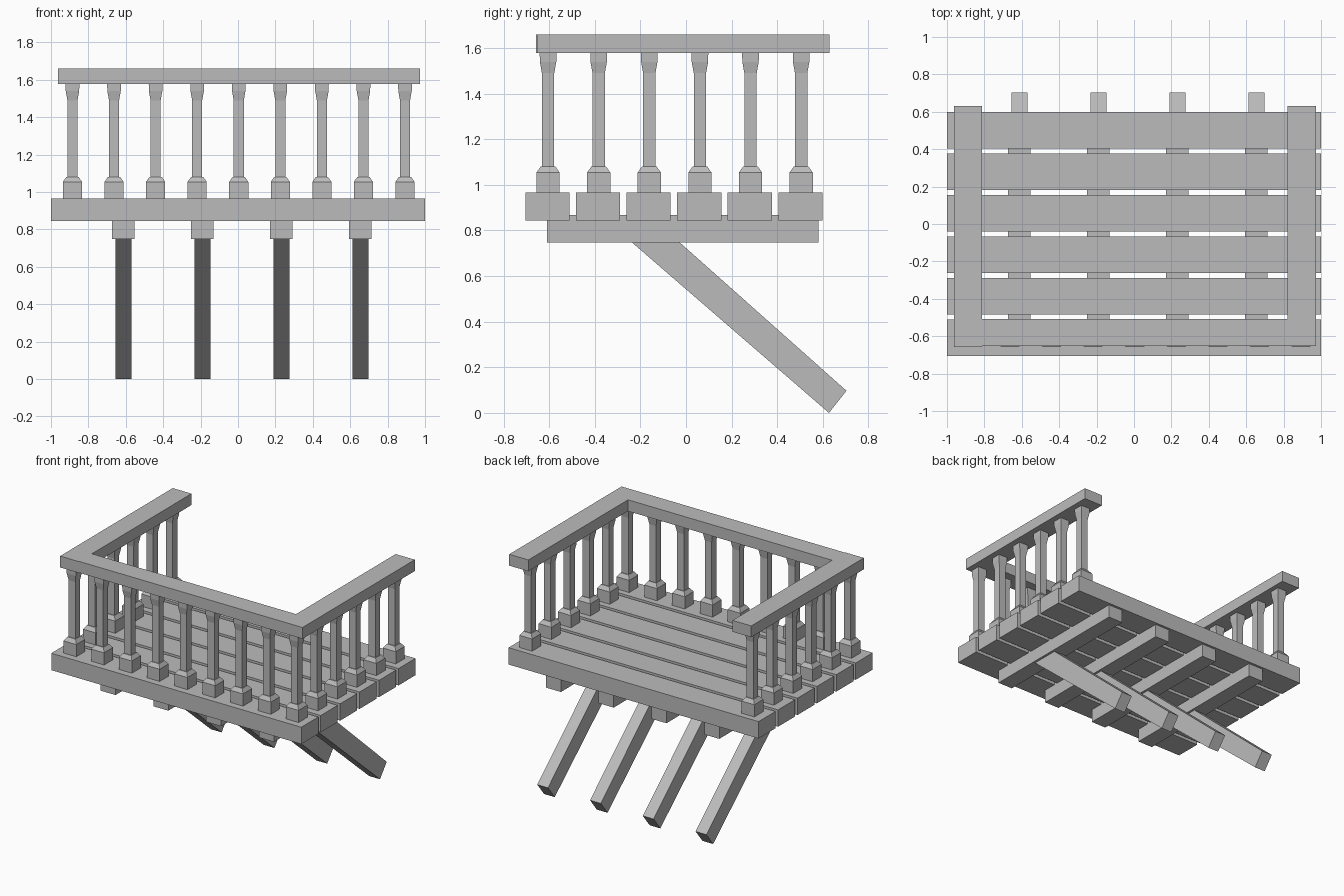
import bpy

if "Cube" in bpy.data.objects:
    bpy.data.objects.remove(bpy.data.objects["Cube"], do_unlink=True)

# Single grey finish
grey = bpy.data.materials.new("plain_grey")
grey.use_nodes = True
colour = (0.5, 0.5, 0.5, 1)
grey.diffuse_color = colour
grey.node_tree.nodes["Principled BSDF"].inputs["Base Color"].default_value = colour


def add_mesh(name, verts, faces):
    mesh = bpy.data.meshes.new(name)
    mesh.from_pydata(verts, [], faces)
    mesh.materials.append(grey)
    obj = bpy.data.objects.new(name, mesh)
    bpy.context.collection.objects.link(obj)
    return obj


def loft(name, rings):
    """Join a stack of four-cornered rings and close both ends."""
    verts = [v for ring in rings for v in ring]
    faces = [(3, 2, 1, 0)]
    for base in range(0, len(verts) - 4, 4):
        for k in range(4):
            n = (k + 1) % 4
            faces.append((base + k, base + n, base + 4 + n, base + 4 + k))
    end = len(verts) - 4
    faces.append((end, end + 1, end + 2, end + 3))
    return add_mesh(name, verts, faces)


def rect(x0, x1, y0, y1, z):
    return [(x0, y0, z), (x1, y0, z), (x1, y1, z), (x0, y1, z)]


def box(name, x0, x1, y0, y1, z0, z1):
    return loft(name, [rect(x0, x1, y0, y1, z0), rect(x0, x1, y0, y1, z1)])


PITCH = 0.222

# Floor planks
for i in range(6):
    y = -0.608 + i * PITCH
    box(f"floor_plank_{i + 1}", -1, 1, y - 0.097, y + 0.097, 0.844, 0.966)

# Joists under the floor, each with a slanting brace
brace_profile = [(-0.24, 0.75), (0.627, 0.0), (0.704, 0.097), (-0.03, 0.75)]
for i in range(4):
    x = -0.613 + i * 0.4223
    box(f"joist_{i + 1}", x - 0.06, x + 0.06, -0.61, 0.581, 0.747, 0.868)
    loft(f"brace_{i + 1}", [[(x + s, y, z) for y, z in brace_profile]
                            for s in (-0.043, 0.043)])

# Balusters: (half width, height) of the square section
baluster_profile = [(0.051, 0.96), (0.051, 1.054), (0.032, 1.081), (0.027, 1.081),
                    (0.027, 1.49), (0.036, 1.54), (0.037, 1.59)]


def baluster(name, x, y):
    loft(name, [rect(x - w, x + w, y - w, y + w, z) for w, z in baluster_profile])


LEFT, RIGHT, FRONT = 0.893, -0.885, -0.605
for i in range(9):
    baluster(f"front_baluster_{i + 1}", RIGHT + i * (LEFT - RIGHT) / 8, FRONT)
for i in range(1, 6):
    for side, x in (("left", LEFT), ("right", RIGHT)):
        baluster(f"{side}_baluster_{i + 1}", x, FRONT + i * PITCH)

# Handrails
box("front_handrail", -0.813, 0.82, -0.653, -0.508, 1.578, 1.66)
box("left_handrail", 0.82, 0.973, -0.653, 0.63, 1.578, 1.66)
box("right_handrail", -0.963, -0.813, -0.657, 0.63, 1.578, 1.66)
